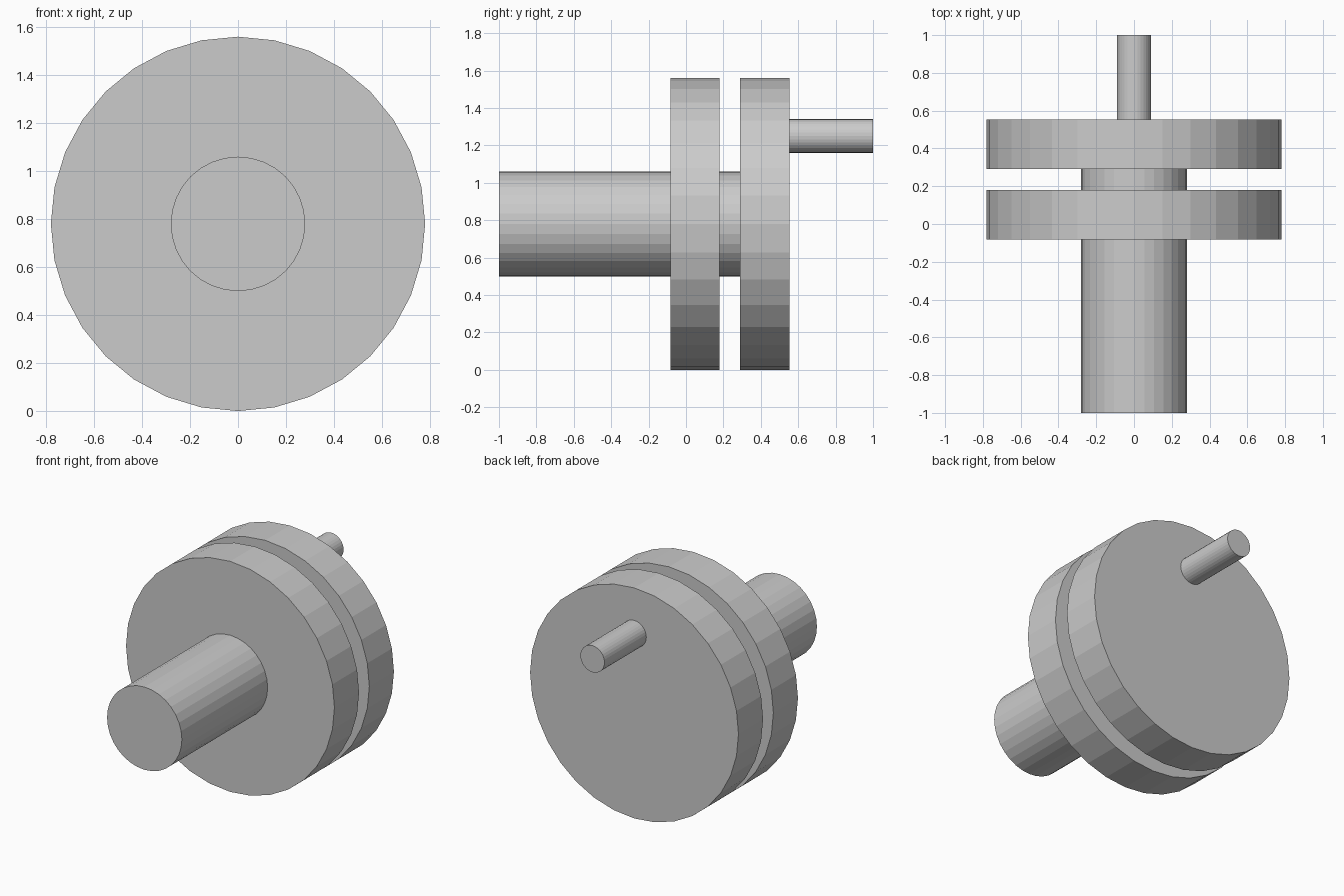
import bpy
from math import radians

if "Cube" in bpy.data.objects:
    bpy.data.objects.remove(bpy.data.objects["Cube"])

AXIS_Z = 0.78


def cylinder_y(name, radius, y0, y1, z=AXIS_Z):
    """Flat-shaded 32-sided cylinder running along y from y0 to y1."""
    bpy.ops.mesh.primitive_cylinder_add(
        vertices=32, radius=radius, depth=y1 - y0,
        location=(0, (y0 + y1) / 2, z), rotation=(radians(90), 0, 0))
    obj = bpy.context.object
    obj.name = name
    bpy.ops.object.transform_apply(location=False, rotation=True, scale=True)
    return obj


# Main shaft, passing through the front disc and joining the rear disc
cylinder_y("main_shaft", 0.28, -1.0, 0.30)

# Pair of equal discs with a narrow gap between them
cylinder_y("front_disc", 0.78, -0.083, 0.18)
cylinder_y("rear_disc", 0.78, 0.29, 0.553)

# Off-centre crank pin on the rear face
cylinder_y("crank_pin", 0.09, 0.54, 1.0, z=1.25)
